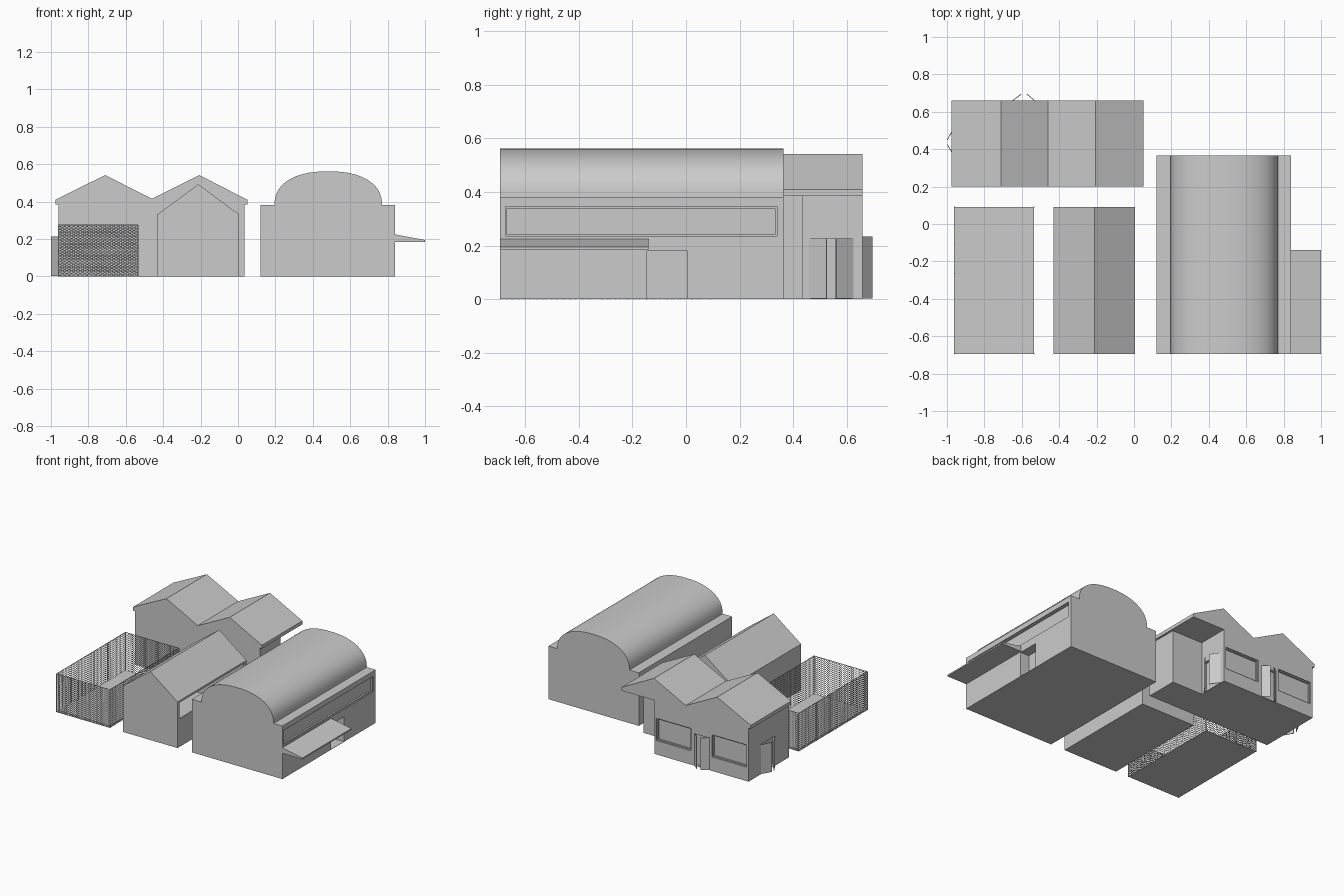
import bpy, bmesh, math
from mathutils import Vector

if "Cube" in bpy.data.objects:
    bpy.data.objects.remove(bpy.data.objects["Cube"])


def finish(name, bm):
    bmesh.ops.recalc_face_normals(bm, faces=bm.faces)
    me = bpy.data.meshes.new(name)
    bm.to_mesh(me)
    bm.free()
    ob = bpy.data.objects.new(name, me)
    bpy.context.collection.objects.link(ob)
    return ob


def extrude_y(name, pts, y0, y1):
    """Extrude an XZ profile from y0 to y1."""
    bm = bmesh.new()
    f = bm.faces.new([bm.verts.new((x, y0, z)) for x, z in pts])
    r = bmesh.ops.extrude_face_region(bm, geom=[f])
    vs = [v for v in r["geom"] if isinstance(v, bmesh.types.BMVert)]
    bmesh.ops.translate(bm, verts=vs, vec=(0, y1 - y0, 0))
    return finish(name, bm)


def box(name, x0, x1, y0, y1, z0, z1):
    return extrude_y(name, [(x0, z0), (x1, z0), (x1, z1), (x0, z1)], y0, y1)


def cut(target, cutter):
    m = target.modifiers.new("cut", "BOOLEAN")
    m.operation, m.solver, m.object = "DIFFERENCE", "EXACT", cutter
    bpy.context.view_layer.objects.active = target
    bpy.ops.object.modifier_apply(modifier=m.name)
    bpy.data.objects.remove(cutter)


def add_bar(bm, a, b, t):
    """Square bar of thickness t between two points."""
    a, b = Vector(a), Vector(b)
    d = (b - a).normalized()
    up = Vector((0, 0, 1)) if abs(d.z) < 0.95 else Vector((1, 0, 0))
    s = d.cross(up).normalized() * t / 2
    u = s.cross(d).normalized() * t / 2
    ends = [[bm.verts.new(p + s * i + u * j) for i, j in ((1, 1), (-1, 1), (-1, -1), (1, -1))] for p in (a, b)]
    for i in range(4):
        j = (i + 1) % 4
        bm.faces.new((ends[0][i], ends[0][j], ends[1][j], ends[1][i]))
    bm.faces.new(ends[0])
    bm.faces.new(ends[1])


# Barrel-vaulted hall
cx, rx, rz, n = 0.4825, 0.2875, 0.18, 2.3
vault = []
for i in range(33):
    a = math.pi * i / 32
    c, s = math.cos(a), math.sin(a)
    vault.append((cx + math.copysign(abs(c) ** (2 / n), c) * rx, 0.382 + max(s, 0) ** (2 / n) * rz))
hall = extrude_y("vaulted_hall", [(0.12, 0), (0.84, 0), (0.84, 0.382)] + vault + [(0.12, 0.382)], -0.695, 0.365)
cut(hall, box("c", 0.832, 0.9, -0.675, 0.34, 0.235, 0.345))
cut(hall, box("c", 0.82, 0.9, -0.668, 0.333, 0.242, 0.338))
cut(hall, box("c", 0.77, 0.9, -0.145, 0.005, 0.002, 0.18))
bpy.context.view_layer.objects.active = hall
hall.select_set(True)
bpy.ops.object.shade_smooth_by_angle(angle=math.radians(30))
hall.select_set(False)
extrude_y("hall_awning", [(0.84, 0.185), (1.0, 0.185), (1.0, 0.195), (0.84, 0.225)], -0.695, -0.14)

# Gabled shed, hollow with a long opening in its right wall
shed = extrude_y("gabled_shed", [(-0.43, 0), (0.005, 0), (0.005, 0.332), (-0.212, 0.493), (-0.43, 0.332)], -0.695, 0.09)
cut(shed, extrude_y("c", [(-0.42, 0.004), (-0.005, 0.004), (-0.005, 0.326), (-0.212, 0.48), (-0.42, 0.326)], -0.685, 0.08))
cut(shed, box("c", -0.05, 0.05, -0.675, 0.07, 0.2, 0.318))

# Twin-gabled house with porch recess at the back right corner
house = extrude_y("twin_gable_house", [
    (-0.96, 0), (0.035, 0), (0.035, 0.385), (0.05, 0.385), (0.05, 0.41), (-0.207, 0.542),
    (-0.46, 0.415), (-0.71, 0.542), (-0.977, 0.41), (-0.977, 0.385), (-0.96, 0.385)], 0.2, 0.66)
cut(house, box("c", -0.21, 0.04, 0.435, 0.7, -0.1, 0.3849))
for x0, x1 in ((-0.5, -0.225), (-0.945, -0.67)):
    cut(house, box("c", x0, x1, 0.652, 0.7, 0.1, 0.26))
    cut(house, box("c", x0 + 0.008, x1 - 0.008, 0.642, 0.7, 0.108, 0.252))
cut(house, box("c", -0.65, -0.53, 0.64, 0.7, 0.003, 0.23))
cut(house, box("c", -1.0, -0.94, 0.36, 0.52, 0.003, 0.215))
cut(house, box("c", -0.23, -0.15, 0.46, 0.625, 0.003, 0.225))

# Door leaves standing ajar: hinge, tip, height
leaves = [("back", (-0.65, 0.658), (-0.602, 0.695), 0.232), ("back", (-0.53, 0.658), (-0.573, 0.695), 0.232),
          ("left", (-0.96, 0.52), (-0.998, 0.45), 0.212), ("left", (-0.96, 0.36), (-0.998, 0.425), 0.212),
          ("porch", (-0.21, 0.46), (-0.165, 0.525), 0.225), ("porch", (-0.21, 0.625), (-0.165, 0.56), 0.225)]
for side, a, b, h in leaves:
    bm = bmesh.new()
    a, b = Vector((*a, 0.002)), Vector((*b, 0.002))
    d = (b - a).normalized() * 0.002
    s = Vector((-d.y, d.x, 0))
    f = bm.faces.new([bm.verts.new(p) for p in (a + s, b + s, b - s, a - s)])
    r = bmesh.ops.extrude_face_region(bm, geom=[f])
    bmesh.ops.translate(bm, verts=[v for v in r["geom"] if isinstance(v, bmesh.types.BMVert)], vec=(0, 0, h))
    finish(side + "_door_leaf", bm)

# Fenced yard: ground slab, posts, rails and chain-link mesh
X0, X1, Y0, Y1, H = -0.96, -0.535, -0.693, 0.09, 0.275
box("yard_slab", X0, X1, Y0, Y1, 0, 0.003)
corners = [(X0, Y0), (X1, Y0), (X1, Y1), (X0, Y1)]
posts, mesh = bmesh.new(), bmesh.new()
for x, y in corners + [(X0, -0.265), (X0, -0.11)]:
    add_bar(posts, (x, y, 0), (x, y, H), 0.005)
slope, step = 0.6, 0.024
for k in range(4):
    a, b = Vector((*corners[k], 0)), Vector((*corners[(k + 1) % 4], 0))
    length = (b - a).length
    d = (b - a) / length
    add_bar(posts, a + Vector((0, 0, H)), b + Vector((0, 0, H)), 0.003)
    run = H / slope
    for i in range(1, int((length + run) / step)):
        u = i * step - run
        u0, u1 = max(u, 0), min(u + run, length)
        z0, z1 = (u0 - u) * slope, (u1 - u) * slope
        add_bar(mesh, a + d * u0 + Vector((0, 0, z0)), a + d * u1 + Vector((0, 0, z1)), 0.002)
        add_bar(mesh, a + d * u0 + Vector((0, 0, H - z0)), a + d * u1 + Vector((0, 0, H - z1)), 0.002)
finish("fence_posts", posts)
finish("fence_mesh", mesh)
